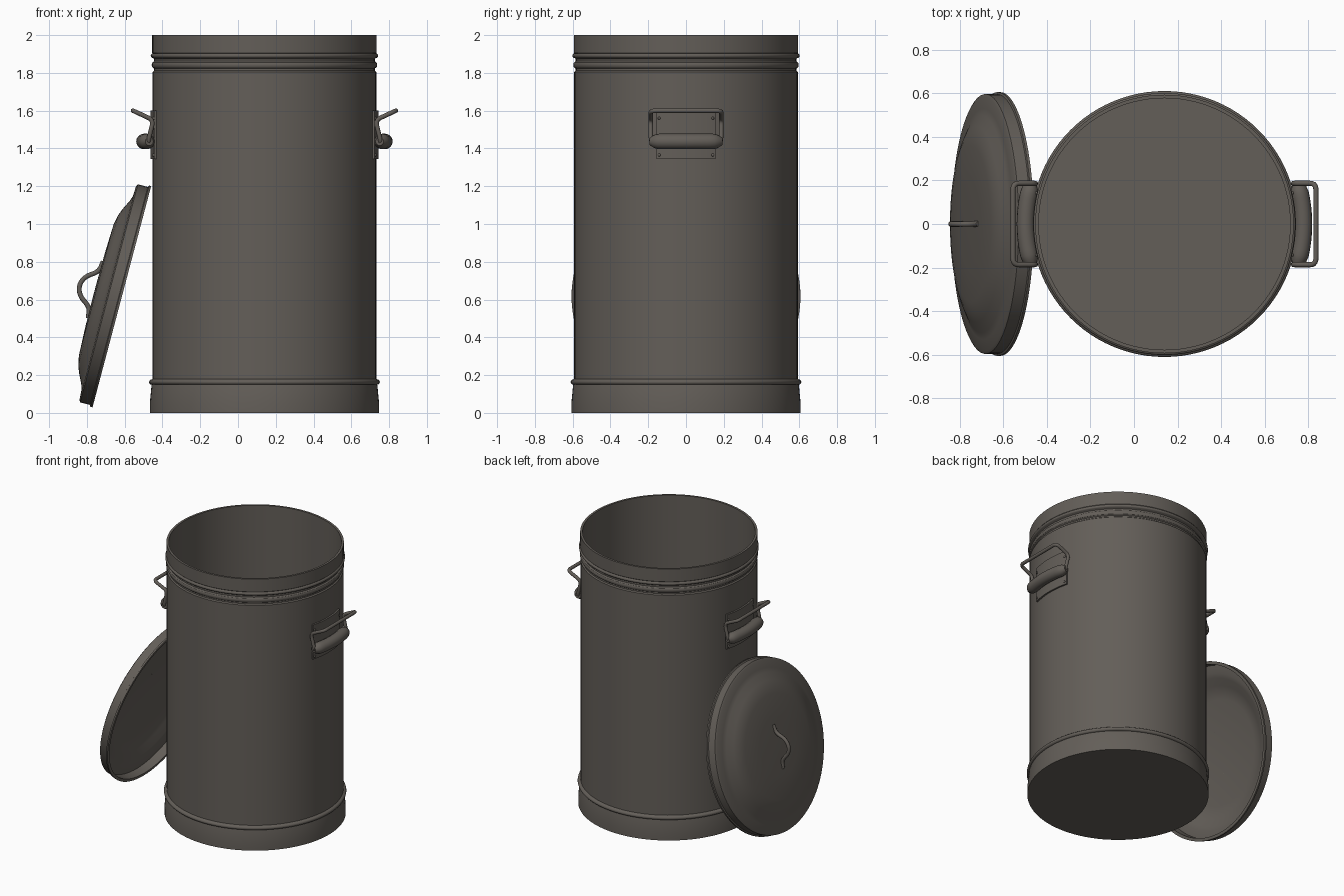
import bpy, bmesh, math
from mathutils import Vector, Matrix

if "Cube" in bpy.data.objects:
    bpy.data.objects.remove(bpy.data.objects["Cube"])

CX = 0.14  # axis of the can

metal = bpy.data.materials.new("warm grey metal")
metal.diffuse_color = (0.125, 0.112, 0.098, 1)
metal.use_nodes = True
metal.node_tree.nodes["Principled BSDF"].inputs["Base Color"].default_value = metal.diffuse_color


def finish(name, bm, angle=35):
    bmesh.ops.recalc_face_normals(bm, faces=bm.faces)
    me = bpy.data.meshes.new(name)
    bm.to_mesh(me)
    bm.free()
    ob = bpy.data.objects.new(name, me)
    bpy.context.collection.objects.link(ob)
    me.materials.append(metal)
    bpy.ops.object.select_all(action='DESELECT')
    ob.select_set(True)
    bpy.context.view_layer.objects.active = ob
    bpy.ops.object.shade_smooth_by_angle(angle=math.radians(angle))
    return ob


def lathe(name, profile, matrix, steps=96):
    bm = bmesh.new()
    vs = [bm.verts.new((r, 0, z)) for r, z in profile]
    es = [bm.edges.new(p) for p in zip(vs, vs[1:])]
    bmesh.ops.spin(bm, geom=vs + es, cent=(0, 0, 0), axis=(0, 0, 1),
                   angle=2 * math.pi, steps=steps)
    bmesh.ops.remove_doubles(bm, verts=bm.verts, dist=1e-5)
    bm.transform(matrix)
    return finish(name, bm)


def sweep(name, points, radii, sides=12, side=1):
    """Tube along points; side=-1 mirrors it across the can axis."""
    bm = bmesh.new()
    pts = [Vector(p) for p in points]
    rings, normal = [], None
    for i, p in enumerate(pts):
        t = (pts[min(i + 1, len(pts) - 1)] - pts[max(i - 1, 0)]).normalized()
        if normal is None:
            normal = t.orthogonal()
        normal = (normal - t * normal.dot(t)).normalized()
        b = t.cross(normal)
        ring = []
        for k in range(sides):
            a = 2 * math.pi * k / sides
            q = p + radii[i] * (math.cos(a) * normal + math.sin(a) * b)
            ring.append(bm.verts.new((CX + side * q.x, q.y, q.z)))
        rings.append(ring)
    for r0, r1 in zip(rings, rings[1:]):
        for k in range(sides):
            n = (k + 1) % sides
            bm.faces.new((r0[k], r0[n], r1[n], r1[k]))
    bm.faces.new(rings[0])
    bm.faces.new(rings[-1])
    return finish(name, bm, 45)


def rounded(points, r):
    """Replace inner corners of a path by short curves."""
    pts = [Vector(p) for p in points]
    out = [pts[0]]
    for a, c, b in zip(pts, pts[1:], pts[2:]):
        p = c + (a - c).normalized() * min(r, (a - c).length * 0.48)
        q = c + (b - c).normalized() * min(r, (b - c).length * 0.48)
        for i in range(6):
            t = i / 5
            out.append(p * (1 - t) ** 2 + c * 2 * t * (1 - t) + q * t * t)
    return out + [pts[-1]]


def bead(r, z, h, out):
    """Half-round bulge in a lathe profile."""
    return [(r + out * math.sin(math.pi * i / 6), z - h * math.cos(math.pi * i / 6))
            for i in range(7)]


# can body: base band, beads, wall, rim, hollow inside
body = [(0, 0), (0.607, 0), (0.607, 0.05), (0.598, 0.145)]
body += bead(0.597, 0.163, 0.014, 0.014)
body += [(0.592, 0.18), (0.592, 1.805), (0.584, 1.812), (0.584, 1.822)]
body += bead(0.588, 1.842, 0.016, 0.009)
body += [(0.584, 1.862), (0.584, 1.874)]
body += bead(0.591, 1.891, 0.012, 0.011)
body += [(0.594, 1.906), (0.594, 2.0), (0.578, 2.0), (0.578, 0.03), (0, 0.03)]
lathe("can_body", body, Matrix.Translation((CX, 0, 0)))

# lid leaning on the can
tilt = math.atan2(0.31, 1.17)
n = Vector((-math.cos(tilt), 0, math.sin(tilt)))
u = Vector((math.sin(tilt), 0, math.cos(tilt)))
v = n.cross(u)
lid_origin = Vector((-0.615, 0, 0.615))
lid_matrix = Matrix.Translation(lid_origin) @ Matrix((u, v, n)).transposed().to_4x4()
lid = [(0, 0.148), (0.2, 0.146), (0.36, 0.14), (0.41, 0.13), (0.45, 0.115),
       (0.5, 0.09), (0.53, 0.08), (0.585, 0.077), (0.597, 0.07), (0.597, 0.016),
       (0.606, 0.012), (0.606, 0.0), (0.585, 0.0), (0.585, 0.064), (0.53, 0.067),
       (0.5, 0.077), (0.45, 0.102), (0.41, 0.117), (0.36, 0.127), (0, 0.135)]
lathe("lid", lid, lid_matrix)

# lid handle
path = [(0.155, 0.143), (0.095, 0.152), (0.055, 0.215), (0, 0.236),
        (-0.055, 0.215), (-0.095, 0.152), (-0.155, 0.143)]
path = [lid_origin + u * a + n * b - Vector((CX, 0, 0)) for a, b in path]
path = rounded(path, 0.04)
sweep("lid_handle", path, [0.013] * len(path))


def arc(r, a, z):
    return (r * math.cos(a), r * math.sin(a), z)


for side, label in ((1, "right"), (-1, "left")):
    # curved mounting plate
    bm = bmesh.new()
    half, steps, grid = 0.262, 12, []
    for i in range(steps + 1):
        a = half * (2 * i / steps - 1)
        grid.append([bm.verts.new((CX + side * x, y, z)) for x, y, z in
                     (arc(0.588, a, 1.345), arc(0.604, a, 1.345),
                      arc(0.604, a, 1.6), arc(0.588, a, 1.6))])
    for g, h in zip(grid, grid[1:]):
        for k in range(4):
            m = (k + 1) % 4
            bm.faces.new((g[k], g[m], h[m], h[k]))
    bm.faces.new(grid[0])
    bm.faces.new(grid[-1])
    # rivets on the plate corners
    for a in (-0.237, 0.237):
        for z in (1.365, 1.56):
            x, y, z = arc(0.604, a, z)
            bmesh.ops.create_uvsphere(bm, u_segments=10, v_segments=6, radius=0.008,
                                      matrix=Matrix.Translation((CX + side * x, y, z)))
    finish(label + "_handle_plate", bm)

    # rolled sleeve holding the bail
    count = 17
    roll = [arc(0.638, 0.3 * (2 * i / (count - 1) - 1), 1.437) for i in range(count)]
    radii = [0.041] * count
    radii[0] = radii[-1] = 0.022
    radii[1] = radii[-2] = 0.036
    sweep(label + "_handle_sleeve", roll, radii, 16, side)

    # wire bail
    half_path = [(0.612, 0.17, 1.43), (0.615, 0.186, 1.44), (0.588, 0.187, 1.55),
                 (0.696, 0.187, 1.6)]
    bail = half_path + [(x, -y, z) for x, y, z in reversed(half_path)]
    bail = rounded(bail, 0.03)
    sweep(label + "_handle_bail", bail, [0.012] * len(bail), 12, side)
